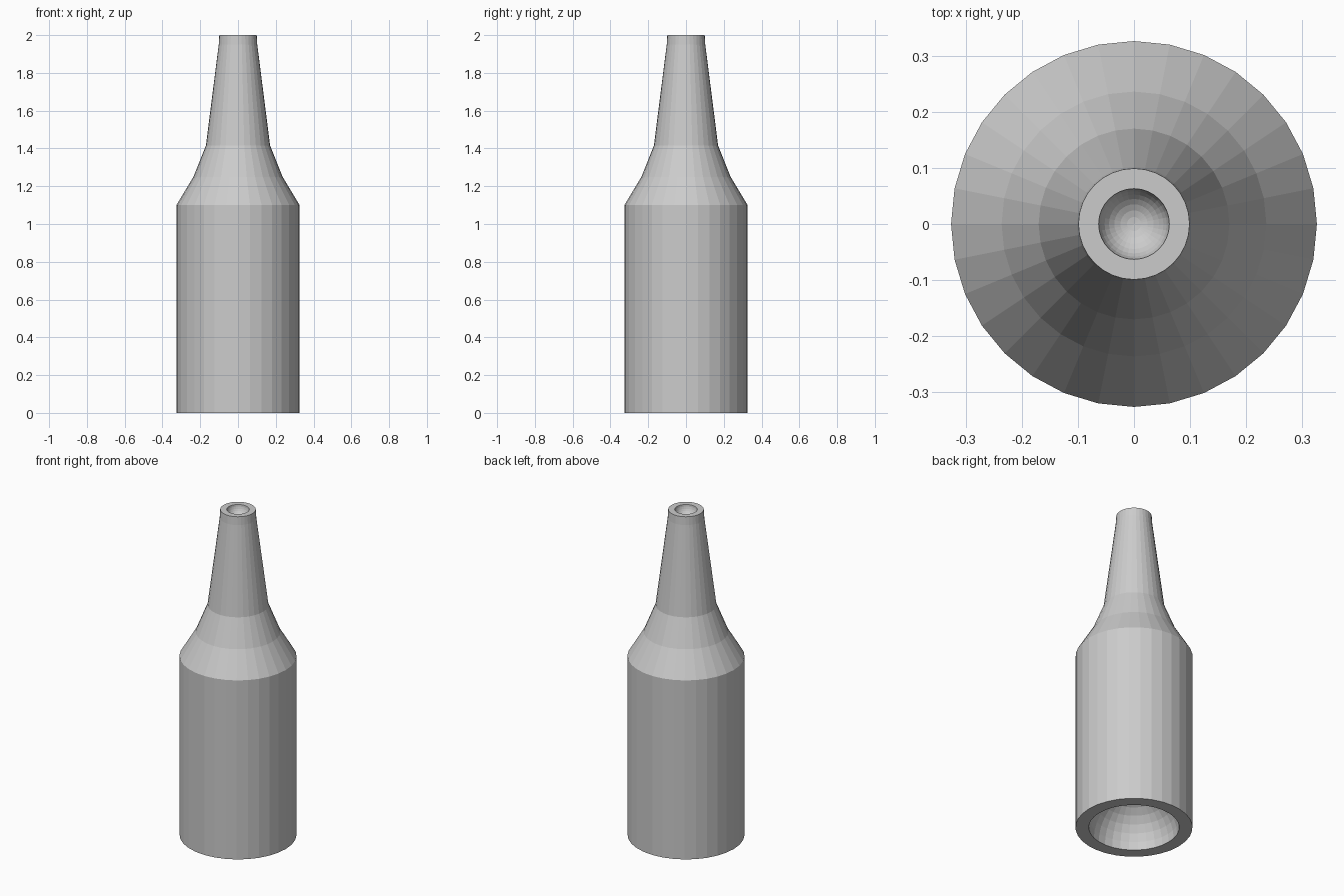
import bpy, bmesh, math

if "Cube" in bpy.data.objects:
    bpy.data.objects.remove(bpy.data.objects["Cube"])

SEGMENTS = 32


def dimple(radius, z_edge, direction, rings=8):
    """Quarter-circle profile running from the axis out to the rim."""
    pts = []
    for i in range(rings + 1):
        a = math.pi / 2 * i / rings
        pts.append((radius * math.sin(a), z_edge + direction * radius * math.cos(a)))
    return pts


def lathe(name, profile, segments):
    """Spin a (radius, z) profile around the z axis."""
    bm = bmesh.new()
    rings = []
    for r, z in profile:
        if r < 1e-5:
            rings.append([bm.verts.new((0, 0, z))])
        else:
            rings.append([bm.verts.new((r * math.cos(2 * math.pi * i / segments),
                                        r * math.sin(2 * math.pi * i / segments), z))
                          for i in range(segments)])
    for a, b in zip(rings, rings[1:]):
        for i in range(segments):
            j = (i + 1) % segments
            if len(a) == 1:
                bm.faces.new((a[0], b[j], b[i]))
            elif len(b) == 1:
                bm.faces.new((a[i], a[j], b[0]))
            else:
                bm.faces.new((a[i], a[j], b[j], b[i]))
    bmesh.ops.recalc_face_normals(bm, faces=bm.faces)
    mesh = bpy.data.meshes.new(name)
    bm.to_mesh(mesh)
    bm.free()
    obj = bpy.data.objects.new(name, mesh)
    bpy.context.collection.objects.link(obj)
    return obj


# Base hollow, then body, shoulder, neck and lip, then the mouth hollow
base_hollow = dimple(0.252, 0.0, 1)
outside = [(0.326, 0.0), (0.326, 1.10), (0.236, 1.25), (0.17, 1.415),
           (0.102, 1.95), (0.099, 2.0)]
mouth_hollow = dimple(0.063, 2.0, -1)[::-1]

lathe("bottle", base_hollow + outside + mouth_hollow, SEGMENTS)
